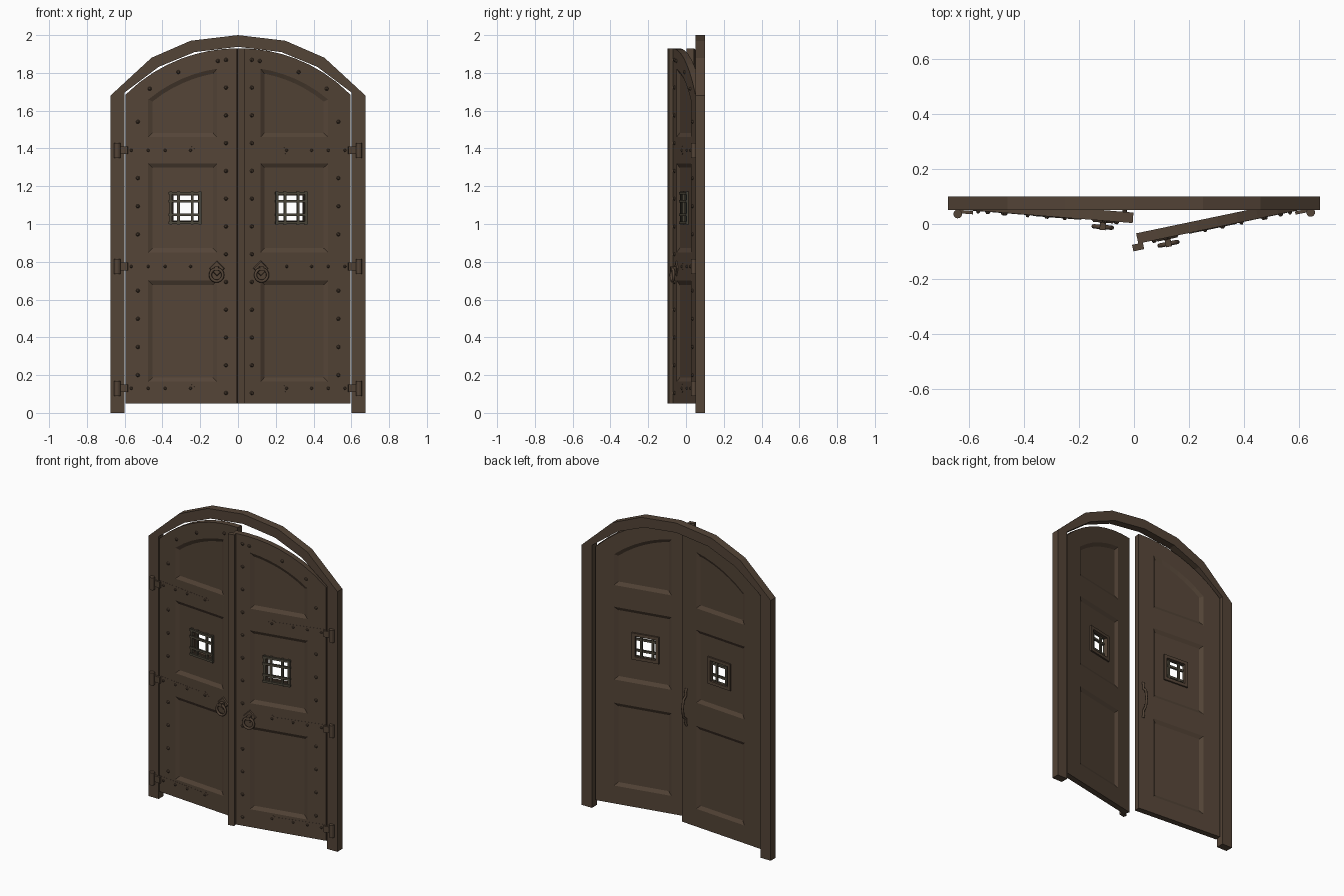
import bpy, bmesh, math
from mathutils import Matrix, Vector

if "Cube" in bpy.data.objects:
    bpy.data.objects.remove(bpy.data.objects["Cube"], do_unlink=True)


def material(name, rgb):
    m = bpy.data.materials.new(name)
    m.use_nodes = True
    color = (*rgb, 1)
    m.diffuse_color = color
    m.node_tree.nodes["Principled BSDF"].inputs["Base Color"].default_value = color
    return m


WOOD = material("dark_brown_wood", (0.088, 0.058, 0.038))
IRON = material("dark_iron", (0.072, 0.062, 0.042))

LENGTH, THICK, BASE = 0.592, 0.038, 0.05      # door leaf
HINGE_X, HINGE_Y = 0.595, 0.05
TOP, RADIUS = 1.93, 0.845                     # door arch
RECESS, BEVEL = 0.012, 0.022
WIN_U, WIN_Z, WIN_H = 0.317, 1.085, 0.07      # window centre and half size
HINGE_HEIGHTS = (0.13, 0.775, 1.39)


def finish(name, bm, mat, matrix=Matrix(), smooth=False):
    bmesh.ops.recalc_face_normals(bm, faces=bm.faces)
    mesh = bpy.data.meshes.new(name)
    for f in bm.faces:
        f.smooth = smooth
    bm.to_mesh(mesh)
    bm.free()
    mesh.materials.append(mat)
    ob = bpy.data.objects.new(name, mesh)
    bpy.context.collection.objects.link(ob)
    ob.matrix_world = matrix
    return ob


def box(bm, lo, hi):
    lo, hi = Vector(lo), Vector(hi)
    size = Matrix.Diagonal((*(hi - lo), 1))
    bmesh.ops.create_cube(bm, size=1, matrix=Matrix.Translation((lo + hi) / 2) @ size)


def loop(bm, pts, d):
    """Closed ring of edges through (u, z) points at depth d."""
    vs = [bm.verts.new((u, d, z)) for u, z in pts]
    return vs, [bm.edges.new((a, b)) for a, b in zip(vs, vs[1:] + vs[:1])]


def bridge(bm, a, b):
    n = len(a)
    for i in range(n):
        j = (i + 1) % n
        bm.faces.new((a[i], a[j], b[j], b[i]))


def fill(bm, edges):
    bmesh.ops.triangle_fill(bm, edges=edges, use_beauty=True, use_dissolve=False)


def arch(u, offset=0.0):
    """Height of the arch, moved inwards by offset, at distance u from the hinge."""
    return TOP - RADIUS + math.sqrt((RADIUS - offset) ** 2 - (HINGE_X - u) ** 2)


def arched(u0, u1, z0, offset, steps=6):
    us = [u1 + (u0 - u1) * i / steps for i in range(steps + 1)]
    return [(u0, z0), (u1, z0)] + [(u, arch(u, offset)) for u in us]


def rect(u0, u1, z0, z1):
    return [(u0, z0), (u1, z0), (u1, z1), (u0, z1)]


def panels(i):
    """The three panel outlines, shrunk by i."""
    a, b = 0.12 + i, 0.485 - i
    return [rect(a, b, 0.165 + i, 0.70 - i), rect(a, b, 0.85 + i, 1.32 - i),
            arched(a, b, 1.46 + i, 0.10 + i)]


def extrude_outline(bm, pts, d0, d1):
    a, ea = loop(bm, pts, d0)
    b, eb = loop(bm, pts, d1)
    bridge(bm, a, b)
    fill(bm, ea)
    fill(bm, eb)


def stud(bm, u, z, r=0.011):
    bmesh.ops.create_cone(bm, cap_ends=True, segments=8, radius1=r, radius2=r * 0.45, depth=0.01,
                          matrix=Matrix.Translation((u, -0.004, z)) @ Matrix.Rotation(math.pi / 2, 4, 'X'))


def leaf(bm):
    outlines, holes = [], []
    hole = rect(WIN_U - WIN_H, WIN_U + WIN_H, WIN_Z - WIN_H, WIN_Z + WIN_H)
    for d, deep in ((0, RECESS), (THICK, THICK - RECESS)):
        outer, face_edges = loop(bm, arched(0, LENGTH, BASE, 0, 8), d)
        for k, (big, small) in enumerate(zip(panels(0), panels(BEVEL))):
            va, ea = loop(bm, big, d)
            vb, eb = loop(bm, small, deep)
            bridge(bm, va, vb)
            face_edges += ea
            if k == 1:
                vh, eh = loop(bm, hole, deep)
                holes.append(vh)
                eb = eb + eh
            fill(bm, eb)
        fill(bm, face_edges)
        outlines.append(outer)
    bridge(bm, *outlines)
    bridge(bm, *holes)


def door(side, label, degrees):
    # Parts are modelled with u running away from the hinge, then placed
    place = (Matrix.Translation((side * HINGE_X, HINGE_Y, 0))
             @ Matrix.Rotation(side * math.radians(degrees), 4, 'Z')
             @ Matrix.Diagonal((-side, 1, 1, 1)))

    def part(name, bm, mat, smooth=False):
        bmesh.ops.transform(bm, matrix=place, verts=bm.verts)
        return finish(f"{label}_{name}", bm, mat, smooth=smooth)

    bm = bmesh.new()
    leaf(bm)
    part("door_leaf", bm, WOOD)

    # Studs along both edges and under the arch
    bm = bmesh.new()
    for i in range(13):
        stud(bm, 0.533, 0.105 + 0.147 * i)
    for i in range(10):
        if i not in (4, 8):
            stud(bm, 0.065, 0.20 + 0.149 * i)
    for u in (0.128, 0.28, 0.49):
        stud(bm, u, arch(u, 0.06))
    for z in HINGE_HEIGHTS:
        for u in (0.03, 0.12, 0.21, 0.345):
            stud(bm, u, z, 0.009)
    part("studs", bm, WOOD)

    # Strap hinges with pointed tips, knuckles and links
    bm = bmesh.new()
    half = [(0, 0.024), (0.30, 0.014), (0.32, 0.012), (0.345, 0.024), (0.375, 0)]
    for z in HINGE_HEIGHTS:
        pts = [(u, z + h) for u, h in half] + [(u, z - h) for u, h in reversed(half[:-1])]
        extrude_outline(bm, pts, -0.001, 0.003)
        box(bm, (-0.045, -0.014, z - 0.02), (0.012, -0.002, z + 0.02))
        bmesh.ops.create_cone(bm, cap_ends=True, segments=12, radius1=0.016, radius2=0.016,
                              depth=0.08, matrix=Matrix.Translation((-0.043, -0.017, z)))
    part("strap_hinges", bm, WOOD)

    # Window grille in front and trim behind
    bm = bmesh.new()
    for o in (-0.078, -0.036, 0.036, 0.078):
        w, e = 0.007, 0.088
        box(bm, (WIN_U + o - w, 0.001, WIN_Z - e), (WIN_U + o + w, 0.013, WIN_Z + e))
        box(bm, (WIN_U - e, -0.003, WIN_Z + o - w), (WIN_U + e, 0.009, WIN_Z + o + w))
    part("window_grille", bm, IRON)
    bm = bmesh.new()
    i, o = WIN_H - 0.004, WIN_H + 0.016
    for s in (-1, 1):
        a, b = sorted((s * i, s * o))
        box(bm, (WIN_U + a, 0.022, WIN_Z - o), (WIN_U + b, 0.036, WIN_Z + o))
        box(bm, (WIN_U - i, 0.022, WIN_Z + a), (WIN_U + i, 0.036, WIN_Z + b))
    part("window_trim", bm, WOOD)

    # Ring pull: tilted back plate, stem and ring
    bm = bmesh.new()
    u, z = 0.485, 0.73
    bmesh.ops.create_cone(bm, cap_ends=True, segments=4, radius1=0.042, radius2=0.036, depth=0.008,
                          matrix=Matrix.Translation((u, -0.003, z + 0.035)) @ Matrix.Rotation(math.pi / 2, 4, 'X'))
    box(bm, (u - 0.011, -0.034, z + 0.022), (u + 0.011, 0, z + 0.046))
    part("ring_plate", bm, WOOD)
    bm = bmesh.new()
    tube = bmesh.ops.create_circle(bm, segments=8, radius=0.008,
                                   matrix=Matrix.Translation((u + 0.033, -0.023, z)))["verts"]
    edges = list({e for v in tube for e in v.link_edges})
    bmesh.ops.spin(bm, geom=tube + edges, cent=(u, -0.023, z), axis=(0, 1, 0),
                   angle=math.tau, steps=20, use_duplicate=False)
    bmesh.ops.remove_doubles(bm, verts=bm.verts, dist=0.0002)
    part("ring_pull", bm, WOOD, smooth=True)

    if side > 0:
        # Cover strip over the meeting edge
        bm = bmesh.new()
        box(bm, (0.575, -0.024, BASE), (0.615, 0, TOP))
        part("cover_strip", bm, WOOD)
    else:
        # Curved pull handle on the back
        curve = bpy.data.curves.new("back_handle", 'CURVE')
        curve.dimensions, curve.bevel_depth, curve.bevel_resolution = '3D', 0.008, 2
        curve.use_fill_caps = True
        path = [(0.036, -0.12), (0.046, -0.10), (0.043, -0.075), (0.066, -0.055), (0.074, 0)]
        path += [(d, -h) for d, h in reversed(path[:-1])]
        spline = curve.splines.new('POLY')
        spline.points.add(len(path) - 1)
        for p, (d, h) in zip(spline.points, path):
            p.co = (*(place @ Vector((0.56, d, 0.80 + h))), 1)
        curve.materials.append(WOOD)
        bpy.context.collection.objects.link(bpy.data.objects.new("back_handle", curve))


# Arched frame, mirrored from one half
outer = [(0.675, 0), (0.675, 1.68), (0.458, 1.88), (0.251, 1.97), (0, 2)]
inner = [(0.602, 0), (0.602, 1.695), (0.42, 1.832), (0.23, 1.91), (0, 1.938)]
both = lambda half: half + [(-x, z) for x, z in reversed(half[:-1])]
bm = bmesh.new()
extrude_outline(bm, both(outer) + both(inner)[::-1], 0.05, 0.10)
finish("arched_frame", bm, WOOD)

door(-1, "right", 4.5)
door(1, "left", 11.8)
